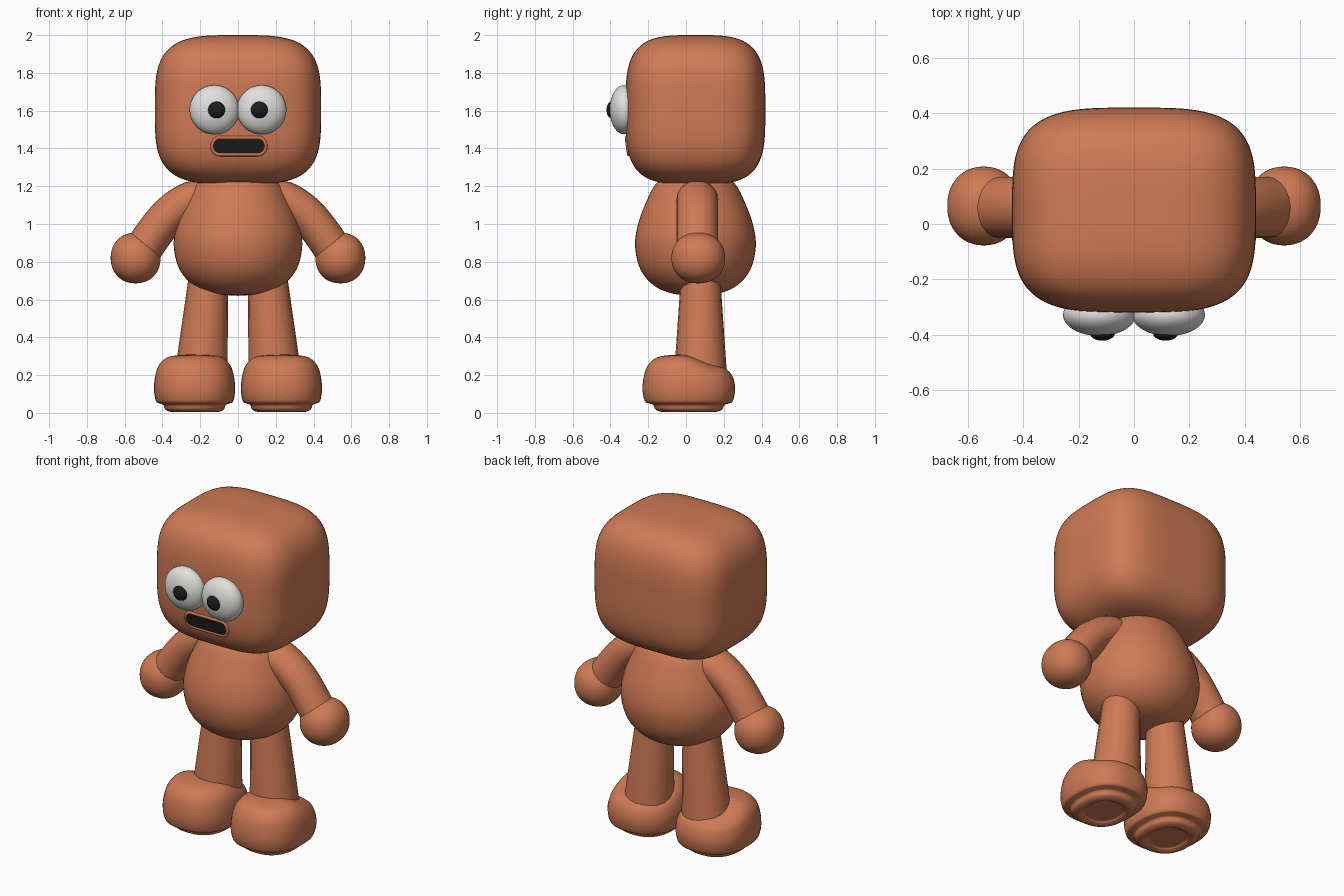
import bpy, bmesh, math
from mathutils import Vector

cube = bpy.data.objects.get("Cube")
if cube:
    bpy.data.objects.remove(cube, do_unlink=True)


def material(name, rgb):
    m = bpy.data.materials.new(name)
    m.use_nodes = True
    m.diffuse_color = (*rgb, 1)
    m.node_tree.nodes["Principled BSDF"].inputs["Base Color"].default_value = (*rgb, 1)
    return m


CLAY = material("terracotta", (0.62, 0.195, 0.09))
WHITE = material("eye white", (0.75, 0.74, 0.72))
BLACK = material("black", (0.012, 0.012, 0.013))


def add_object(name, bm, mat):
    bmesh.ops.recalc_face_normals(bm, faces=bm.faces)
    mesh = bpy.data.meshes.new(name)
    bm.to_mesh(mesh)
    bm.free()
    mesh.materials.append(mat)
    mesh.shade_smooth()
    obj = bpy.data.objects.new(name, mesh)
    bpy.context.collection.objects.link(obj)
    return obj


def superellipsoid(name, center, radii, power, mat, cuts=24):
    """Cube pushed out to a rounded block; power 2 is an ellipsoid."""
    bm = bmesh.new()
    bmesh.ops.create_cube(bm, size=2)
    bmesh.ops.subdivide_edges(bm, edges=bm.edges[:], cuts=cuts, use_grid_fill=True)
    for v in bm.verts:
        p = Vector([math.tan(c * math.pi / 4) for c in v.co])
        p /= sum(abs(c) ** power for c in p) ** (1 / power)
        v.co = [c + a * r for c, a, r in zip(center, p, radii)]
    return add_object(name, bm, mat)


def smooth_profile(points, steps=5):
    """Catmull-Rom curve through the profile points."""
    pts = [Vector(p) for p in points]
    pts = [pts[0]] + pts + [pts[-1]]
    out = []
    for a, b, c, d in zip(pts, pts[1:], pts[2:], pts[3:]):
        for i in range(steps):
            t = i / steps
            out.append(0.5 * (2 * b + (c - a) * t + (2 * a - 5 * b + 4 * c - d) * t * t
                              + (3 * b - a - 3 * c + d) * t ** 3))
    return out + [pts[-1]]


def lathe(name, profile, center, scale, mat, power=2.0, sides=48, shape=None):
    """Spin a (radius, height) profile into closed rings."""
    bm = bmesh.new()
    rings = []
    for r, z in smooth_profile(profile):
        ring = []
        for i in range(sides):
            a = math.tau * i / sides
            c, s = math.cos(a), math.sin(a)
            k = max(r, 0.0005) / (abs(c) ** power + abs(s) ** power) ** (1 / power)
            p = Vector((center[0] + c * k * scale[0], center[1] + s * k * scale[1], z))
            ring.append(bm.verts.new(shape(p) if shape else p))
        rings.append(ring)
    for lo, hi in zip(rings, rings[1:]):
        for i in range(sides):
            j = (i + 1) % sides
            bm.faces.new((lo[i], lo[j], hi[j], hi[i]))
    bm.faces.new(rings[0][::-1])
    bm.faces.new(rings[-1])
    return add_object(name, bm, mat)


def tube(name, path, radii, mat, cyclic=False, wide=1.0):
    """Round tube along a path, with its depth stretched by wide."""
    curve = bpy.data.curves.new(name, "CURVE")
    curve.dimensions = "3D"
    curve.bevel_depth = 1
    curve.bevel_resolution = 8
    curve.use_fill_caps = True
    spline = curve.splines.new("POLY")
    spline.points.add(len(path) - 1)
    for point, co, r in zip(spline.points, path, radii):
        point.co = (*co, 1)
        point.radius = r
    spline.use_cyclic_u = cyclic
    temp = bpy.data.objects.new(name, curve)
    bpy.context.collection.objects.link(temp)
    mesh = bpy.data.meshes.new_from_object(temp.evaluated_get(bpy.context.evaluated_depsgraph_get()))
    bpy.data.objects.remove(temp, do_unlink=True)
    bm = bmesh.new()
    bm.from_mesh(mesh)
    bpy.data.meshes.remove(mesh)
    mid = path[0][1]
    for v in bm.verts:
        v.co.y = mid + (v.co.y - mid) * wide
    return add_object(name, bm, mat)


# Head
HEAD, SIZE, POWER = (0, 0.05, 1.605), (0.44, 0.37, 0.395), 3.6
superellipsoid("head", HEAD, SIZE, POWER, CLAY, cuts=31)


def face_y(x, z):
    """Depth of the front of the head."""
    k = 1 - abs(x / SIZE[0]) ** POWER - abs((z - HEAD[2]) / SIZE[2]) ** POWER
    return HEAD[1] - SIZE[1] * k ** (1 / POWER)


# Mouth: pill-shaped plate that follows the face, with a soft lip
outline = []
for side, start in ((1, -math.pi / 2), (-1, math.pi / 2)):
    for i in range(13):
        a = start + math.pi * i / 12
        outline.append((0.005 + side * 0.1 + 0.037 * math.cos(a), 1.413 + 0.037 * math.sin(a)))
bm = bmesh.new()
plate = bm.faces.new([bm.verts.new((x, face_y(x, z) - 0.008, z)) for x, z in outline])
side_faces = bmesh.ops.extrude_face_region(bm, geom=[plate])
for v in side_faces["geom"]:
    if isinstance(v, bmesh.types.BMVert):
        v.co.y += 0.009
mouth = add_object("mouth", bm, BLACK)
mouth.data.shade_flat()
lip = [(0.005 + (x - 0.005) * 1.03, face_y(x, z) + 0.002, 1.413 + (z - 1.413) * 1.2) for x, z in outline]
tube("mouth_lip", lip, [0.01] * len(lip), CLAY, cyclic=True)

# Body
lathe("body", [(0, 0.62), (0.13, 0.632), (0.235, 0.675), (0.31, 0.76), (0.34, 0.88), (0.326, 0.99),
               (0.285, 1.1), (0.225, 1.21), (0.14, 1.27), (0, 1.29)], (0, 0.05), (1, 0.94), CLAY)


def slope_heel(p):
    """Lower the upper of the foot towards the heel."""
    t = min(max((p.y + 0.03) / 0.2, 0), 1)
    if p.z > 0.13:
        p.z = 0.13 + (p.z - 0.13) * (1 - 0.3 * t * t * (3 - 2 * t))
    return p


FOOT = [(0, 0.02), (0.42, 0.02), (0.5, 0.012), (0.6, 0.006), (0.72, 0.018), (0.77, 0.042), (0.86, 0.05),
        (0.95, 0.062), (1, 0.12), (0.975, 0.19), (0.89, 0.25), (0.7, 0.292), (0.4, 0.306), (0, 0.309)]

# Paired parts
for side, label in ((1, "left"), (-1, "right")):
    arm = [(p.x * side, 0.06, p.y) for p in
           smooth_profile([(0.16, 1.13), (0.25, 1.125), (0.35, 1.06), (0.43, 0.97), (0.52, 0.84)])]
    tube(label + "_arm", arm, [0.1] * len(arm), CLAY, wide=1.1)
    superellipsoid(label + "_hand", (side * 0.542, 0.065, 0.82), (0.132, 0.142, 0.134), 2.15, CLAY)
    tube(label + "_leg", [(side * 0.152, 0.077, 0.78), (side * 0.195, 0.077, 0.2)],
         [0.1, 0.14], CLAY)
    lathe(label + "_foot", FOOT, (side * 0.23, 0.015), (0.215, 0.245), CLAY, power=2.4, shape=slope_heel)
    superellipsoid(label + "_eye", (side * 0.125, -0.328, 1.605), (0.131, 0.076, 0.13), 2, WHITE)
    superellipsoid(label + "_pupil", (side * 0.114, -0.393, 1.604), (0.046, 0.028, 0.045), 2, BLACK, cuts=12)

# Keep the cut ends of the legs and arms crisp
bpy.ops.object.select_all(action="DESELECT")
for obj in bpy.context.collection.objects:
    if obj.type == "MESH" and obj.name.endswith(("_leg", "_arm")):
        obj.select_set(True)
        bpy.context.view_layer.objects.active = obj
bpy.ops.object.shade_smooth_by_angle(angle=math.radians(50))
